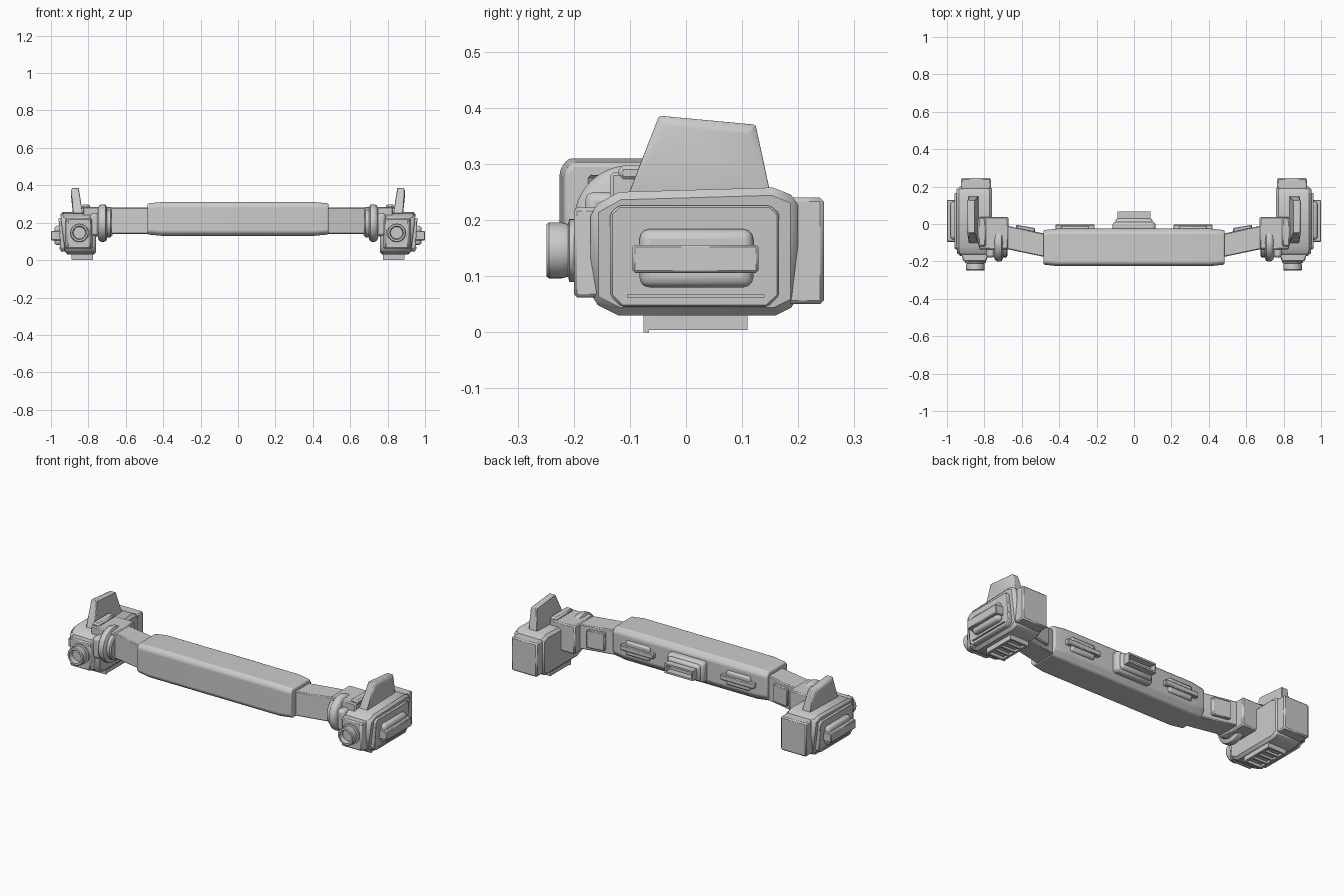
import bpy, bmesh, math
from mathutils import Matrix, Vector

cube = bpy.data.objects.get("Cube")
if cube:
    bpy.data.objects.remove(cube, do_unlink=True)

grey = bpy.data.materials.new("plain grey")
grey.use_nodes = True
GREY = (0.6, 0.6, 0.6, 1)
grey.diffuse_color = GREY
grey.node_tree.nodes["Principled BSDF"].inputs["Base Color"].default_value = GREY


def finish(name, bm, bevel=0, mirror=False, segments=1):
    bmesh.ops.recalc_face_normals(bm, faces=bm.faces)
    mesh = bpy.data.meshes.new(name)
    bm.to_mesh(mesh)
    bm.free()
    mesh.materials.append(grey)
    ob = bpy.data.objects.new(name, mesh)
    bpy.context.collection.objects.link(ob)
    if bevel:
        mod = ob.modifiers.new("edges", "BEVEL")
        mod.width, mod.segments, mod.limit_method = bevel, segments, "ANGLE"
    if mirror:
        ob.modifiers.new("both sides", "MIRROR")
    bpy.ops.object.select_all(action="DESELECT")
    ob.select_set(True)
    bpy.context.view_layer.objects.active = ob
    bpy.ops.object.shade_smooth_by_angle(angle=math.radians(35))
    return ob


def hull(name, points, **kw):
    bm = bmesh.new()
    for p in points:
        bm.verts.new(p)
    bmesh.ops.convex_hull(bm, input=bm.verts)
    bmesh.ops.dissolve_limit(bm, angle_limit=0.02, verts=bm.verts, edges=bm.edges)
    return finish(name, bm, **kw)


def box(name, xs, ys, zs, **kw):
    return hull(name, [(x, y, z) for x in xs for y in ys for z in zs], **kw)


def side_prism(name, x_in, x_out, profile, lean=0.0, **kw):
    """Side profile pushed from x_in to x_out; the outer face leans out with height."""
    points = [(x_in, y, z) for y, z in profile]
    points += [(x_out + lean * (z - 0.15), y, z) for y, z in profile]
    return hull(name, points, **kw)


def rim(name, center, axis, rings, sides=32):
    """Lathe (radius, offset) rings about an axis."""
    bm = bmesh.new()
    turn = Vector((0, 0, 1)).rotation_difference(Vector(axis)).to_matrix().to_4x4()
    place = Matrix.Translation(center) @ turn
    loops = []
    for r, h in rings:
        loops.append([bm.verts.new(place @ Vector((r * math.cos(a), r * math.sin(a), h)))
                      for a in (i * math.tau / sides for i in range(sides))])
    for a, b in zip(loops, loops[1:]):
        for i in range(sides):
            j = (i + 1) % sides
            bm.faces.new((a[i], a[j], b[j], b[i]))
    bm.faces.new(loops[0])
    bm.faces.new(loops[-1])
    return finish(name, bm, mirror=True)


# Central padded bar with tapered ends
section = [(-0.225, 0.15), (-0.225, 0.29), (-0.21, 0.31), (-0.045, 0.31),
           (-0.025, 0.285), (-0.025, 0.165), (-0.05, 0.13), (-0.205, 0.13)]
bar = []
for x, s in ((0.41, 1), (0.485, 0.92)):
    for y, z in section:
        p = (-0.125 + (y + 0.125) * s, 0.22 + (z - 0.22) * s)
        bar += [(x, *p), (-x, *p)]
hull("central_bar", bar, bevel=0.008, segments=3)

# Pads with cross straps on the back of the bar
box("back_pad", (0.24, 0.39), (-0.04, -0.012), (0.18, 0.26), bevel=0.01, segments=2, mirror=True)
box("back_strap", (0.21, 0.42), (-0.04, -0.004), (0.205, 0.235), bevel=0.004, mirror=True)
box("center_pad_base", (-0.115, 0.115), (-0.04, 0.012), (0.16, 0.275), bevel=0.016, segments=2)
box("center_pad", (-0.1, 0.1), (-0.02, 0.03), (0.172, 0.263), bevel=0.014, segments=2)

# Open clip frame on the center pad
for z in (0.195, 0.24):
    box("center_clip_rail", (-0.088, 0.088), (0.02, 0.066), (z - 0.005, z + 0.005))
for x in (-0.088, 0.08):
    box("center_clip_end", (x, x + 0.008), (0.02, 0.066), (0.195, 0.24))

# Angled arms and their rear plates
hull("arm", [(x, y, z) for x, ys in ((0.46, (-0.18, -0.055)), (0.7, (-0.13, -0.005)))
             for y in ys for z in (0.14, 0.28)], bevel=0.005, mirror=True)
hull("arm_plate", [(x, y, z) for x, ys in ((0.53, (-0.06, -0.022)), (0.63, (-0.04, -0.004)))
                   for y in ys for z in (0.16, 0.26)], bevel=0.004, mirror=True)

# Hinge blocks with round discs
box("hinge_block", (0.672, 0.83), (-0.135, 0.038), (0.125, 0.285), bevel=0.006, mirror=True)
box("hinge_cap", (0.79, 0.835), (-0.12, 0.03), (0.27, 0.298), bevel=0.008, mirror=True)
rim("hinge_disc", (0.7, -0.1, 0.198), (1, 0, 0),
    [(0.085, 0), (0.098, 0.008), (0.1, 0.016), (0.1, 0.03), (0.096, 0.04), (0.084, 0.048)])
rim("hinge_washer", (0.676, -0.1, 0.198), (1, 0, 0),
    [(0.07, 0), (0.078, 0.006), (0.078, 0.026)])
box("hinge_link", (0.745, 0.79), (-0.18, -0.1), (0.13, 0.25), bevel=0.015, segments=2, mirror=True)

# Pod bodies
body = [(-0.17, 0.055), (-0.12, 0.03), (0.16, 0.03), (0.2, 0.05),
        (0.2, 0.24), (0.155, 0.258), (-0.12, 0.25), (-0.17, 0.222)]
side_prism("pod_body", 0.758, 0.938, body, lean=0.12, bevel=0.014, mirror=True)
hull("front_plate", [(x, y, z) for y, xs in ((-0.15, (0.772, 0.928)), (-0.2, (0.79, 0.912)))
                     for x in xs for z in (0.062, 0.222)], bevel=0.006, mirror=True)
box("rear_block", (0.765, 0.925), (0.17, 0.246), (0.05, 0.24), bevel=0.007, mirror=True)
panel = [(-0.135, 0.065), (-0.115, 0.045), (0.145, 0.045), (0.166, 0.065),
         (0.166, 0.212), (0.15, 0.226), (-0.12, 0.226), (-0.135, 0.212)]
side_prism("outer_panel", 0.92, 0.955, panel, lean=0.06, bevel=0.004, mirror=True)

# Outer grip on each pod
box("grip_pad", (0.94, 0.982), (-0.083, 0.12), (0.08, 0.184), bevel=0.018, segments=3, mirror=True)
box("grip_strap", (0.94, 1.0), (-0.095, 0.129), (0.106, 0.156), bevel=0.004, mirror=True)
box("panel_ledge", (0.94, 0.957), (-0.105, 0.14), (0.062, 0.067), mirror=True)

# Upright fins with chamfered outer faces
fin = [(x, y, 0.24) for x in (0.828, 0.882) for y in (-0.105, 0.152)]
fin += [(x, y, z) for x in (0.852, 0.886) for y, z in ((-0.048, 0.386), (0.124, 0.37))]
fin += [(0.894, y, z) for y, z in ((-0.033, 0.37), (0.11, 0.356))]
hull("fin", fin, bevel=0.003, mirror=True)

# Lens barrels with a recessed eye
rim("lens_barrel", (0.848, -0.18, 0.146), (0, -1, 0),
    [(0.056, 0), (0.056, 0.028), (0.047, 0.03), (0.05, 0.042), (0.05, 0.064),
     (0.046, 0.069), (0.036, 0.069), (0.032, 0.045)])

# Slotted feet
box("foot_plate", (0.78, 0.885), (-0.07, 0.105), (0.016, 0.045), mirror=True)
for x in (0.775, 0.875):
    box("foot_rail", (x, x + 0.014), (-0.076, 0.11), (0.004, 0.035), mirror=True)
for i in range(5):
    y = -0.076 + i * 0.044
    box("foot_rib", (0.775, 0.887), (y, y + 0.01), (0 if i == 0 else 0.004, 0.035), mirror=True)
